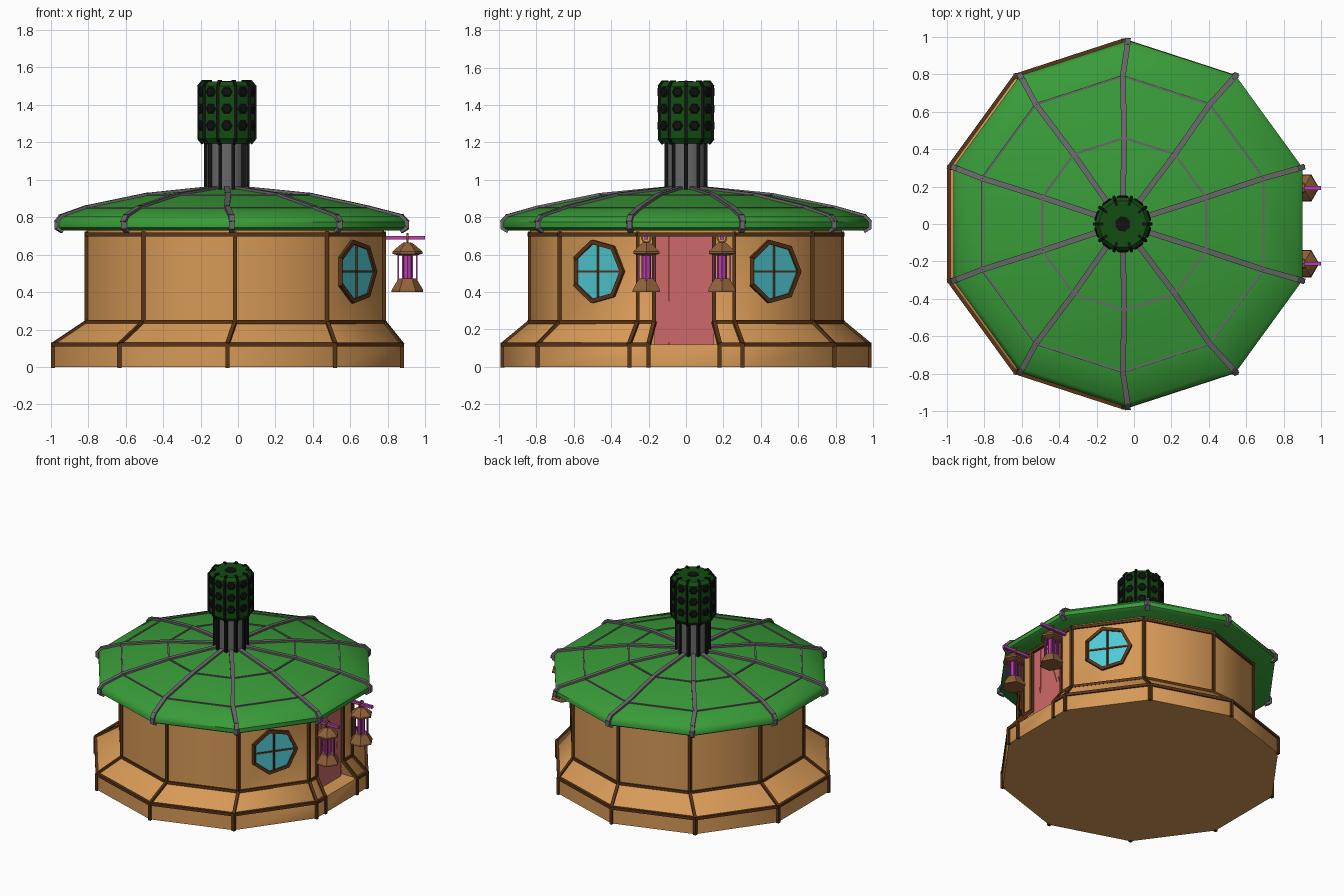
import bpy, bmesh
from math import sin, cos, radians, pi
from mathutils import Vector, Matrix

if "Cube" in bpy.data.objects:
    bpy.data.objects.remove(bpy.data.objects["Cube"])


def mat(name, rgb):
    m = bpy.data.materials.new(name)
    m.diffuse_color = (*rgb, 1)
    m.use_nodes = True
    m.node_tree.nodes["Principled BSDF"].inputs["Base Color"].default_value = m.diffuse_color
    return m


TAN = mat("tan", (.68, .32, .095))
BROWN = mat("dark_brown", (.10, .035, .008))
GREEN = mat("green", (.04, .33, .04))
GREY = mat("rib_grey", (.14, .14, .145))
DARK_GREEN = mat("dark_green", (.006, .075, .006))
BLACK = mat("black", (.006, .006, .006))
PINK = mat("pink", (.62, .14, .14))
GLASS = mat("glass", (.08, .58, .66))
PURPLE = mat("purple", (.5, .05, .42))
WOOD = mat("lantern_wood", (.28, .12, .04))


def finish(name, bm, material, smooth=False):
    bmesh.ops.recalc_face_normals(bm, faces=bm.faces)
    me = bpy.data.meshes.new(name)
    bm.to_mesh(me)
    bm.free()
    ob = bpy.data.objects.new(name, me)
    bpy.context.collection.objects.link(ob)
    me.materials.append(material)
    if smooth:
        bpy.context.view_layer.objects.active = ob
        ob.select_set(True)
        bpy.ops.object.shade_smooth_by_angle(angle=radians(40))
        ob.select_set(False)
    return ob


def ring_point(cx, r, z, k, n=10, phase=18):
    a = radians(phase) + 2 * pi * k / n
    return Vector((cx + r * cos(a), r * sin(a), z))


def add_loft(bm, rings, n=10, phase=18, m=Matrix()):
    # stack of n-sided rings (centre x, radius, z), capped at both ends
    loops = [[bm.verts.new(m @ ring_point(*r, k, n, phase)) for k in range(n)] for r in rings]
    for a, b in zip(loops, loops[1:]):
        for k in range(n):
            j = (k + 1) % n
            bm.faces.new((a[k], a[j], b[j], b[k]))
    bm.faces.new(loops[0][::-1])
    bm.faces.new(loops[-1])


def loft(name, rings, material, n=10, phase=18, m=Matrix(), smooth=False):
    bm = bmesh.new()
    add_loft(bm, rings, n, phase, m)
    return finish(name, bm, material, smooth)


def bars(name, paths, w, material, h=None):
    # rectangular beams following each path
    bm = bmesh.new()
    h = h or w
    for path in paths:
        for a, b in zip(path, path[1:]):
            a, b = Vector(a), Vector(b)
            d = b - a
            m = Matrix.Translation((a + b) / 2) @ d.to_track_quat('Z', 'Y').to_matrix().to_4x4()
            bmesh.ops.create_cube(bm, size=1, matrix=m @ Matrix.Diagonal((w, h, d.length + w * .4, 1)))
    return finish(name, bm, material)


def face_frame(centre, angle):
    # local z faces outward, local y is up
    c, s = cos(angle), sin(angle)
    m = Matrix(((-s, 0, c), (c, 0, s), (0, 1, 0))).to_4x4()
    m.translation = centre
    return m


# House body: plinth, sloped skirt and walls
BODY = [(-.057, .98, 0), (-.057, .98, .12), (-.015, .835, .24), (-.015, .835, .735)]
house = loft("house_body", BODY, TAN, smooth=True)

# Doorway recess cut into the wall and skirt
door_outline = [(-.2, .12), (.18, .12), (.15, .24), (.15, .70), (-.17, .70), (-.17, .24)]
bm = bmesh.new()
near = [bm.verts.new((.75, y, z)) for y, z in door_outline]
far = [bm.verts.new((1.1, y, z)) for y, z in door_outline]
bm.faces.new(near)
bm.faces.new(far)
for i in range(6):
    j = (i + 1) % 6
    bm.faces.new((near[i], near[j], far[j], far[i]))
cutter = finish("door_cutter", bm, TAN)
cutter.hide_render = True
mod = house.modifiers.new("doorway", 'BOOLEAN')
mod.operation = 'DIFFERENCE'
mod.solver = 'EXACT'
mod.object = cutter
bpy.context.view_layer.objects.active = house
bpy.ops.object.modifier_apply(modifier=mod.name)
bpy.data.objects.remove(cutter)

# Door: slab with a raised pointed panel
bars("door", [[(.752, -.01, .12), (.752, -.01, .70)]], .02, PINK).scale = (1, 1, 1)
bpy.data.objects.remove(bpy.data.objects["door"])
bm = bmesh.new()
for y in (-.13, -.05, .03, .11):
    bmesh.ops.create_cube(bm, size=1, matrix=Matrix.Translation((.755, y, .41)) @ Matrix.Diagonal((.02, .079, .58, 1)))
finish("door", bm, PINK)
bm = bmesh.new()
panel = [(-.13, .34), (-.10, .40), (-.09, .35), (-.015, .68), (.09, .35), (.10, .40), (.12, .34), (.12, .13), (-.13, .13)]
f = bm.faces.new([bm.verts.new((.76, y, z)) for y, z in panel])
ext = bmesh.ops.extrude_face_region(bm, geom=[f])
bmesh.ops.translate(bm, vec=(.01, 0, 0), verts=[v for v in ext["geom"] if isinstance(v, bmesh.types.BMVert)])
finish("door_panel", bm, PINK)

# Timber trim on corners, ledges and the doorway
trim = [[ring_point(*r, k) for r in BODY[:3]] + [ring_point(-.015, .835, .72, k)] for k in range(10)]
for r in BODY[1:3]:
    trim.append([ring_point(*r, k) for k in range(10)])
trim.append([ring_point(-.015, .835, .708, k) for k in range(11)])
for y0, y1, s in ((-.2, -.17, -1), (.18, .15, 1)):
    trim.append([(.876, y0, 0), (.876, y0, .12), (.78, y1, .24), (.78, y1, .71)])
    trim.append([(.876, y0, .12), (.876, s * .303, .12)])
    trim.append([(.78, y1, .24), (.78, s * .258, .24)])
bars("timber_trim", trim, .021, BROWN)

# Seven-sided windows beside the door
for side, a in (("left", -radians(36)), ("right", radians(36))):
    c = Vector((-.015 + .795 * cos(a), .795 * sin(a), .51))
    m = face_frame(c, a)
    loft(f"window_glass_{side}", [(0, .16, -.01), (0, .16, .006)], GLASS, 7, 0, m)
    rim = [[m @ ring_point(0, .162, .006, k, 7, 0) for k in range(8)]]
    rim += [[m @ Vector((-.145, 0, .006)), m @ Vector((.155, 0, .006))],
            [m @ Vector((0, -.155, .006)), m @ Vector((0, .155, .006))]]
    bars(f"window_frame_{side}", rim[:1], .022, BROWN)
    bars(f"window_bars_{side}", rim[1:], .012, BROWN)

# Roof with rounded eaves
ROOF = [(-.033, .955, .73), (-.033, .98, .745), (-.033, .98, .775), (-.035, .955, .803),
        (-.06, .79, .85), (-.052, .46, .917), (-.06, .10, .952)]
loft("roof", ROOF, GREEN, smooth=True)
bars("roof_ribs", [[ring_point(*r, k) for r in ROOF] for k in range(10)], .03, GREY, .026)
bars("roof_rings", [[ring_point(*r, k) for k in range(11)] for r in ROOF[4:6]], .012, GREY)

# Chimney shaft and perforated cap
CX = -.06
loft("chimney_shaft", [(CX, .11, .92), (CX, .11, 1.22)], GREY, phase=0, smooth=True)
bars("chimney_shaft_ribs", [[ring_point(CX, .111, .93, k, 10, 0), ring_point(CX, .111, 1.21, k, 10, 0)]
                            for k in range(10)], .02, BLACK)
CAP = [(CX, .13, 1.195), (CX, .15, 1.22), (CX, .15, 1.50), (CX, .13, 1.525)]
loft("chimney_cap", CAP, DARK_GREEN, phase=0)
strip = CAP + [(CX, .105, 1.525)]
bars("chimney_cap_strips", [[ring_point(*r, k, 10, 0) for r in strip] for k in range(10)], .015, BLACK)
bm = bmesh.new()
for k in range(10):
    a = radians(18 + 36 * k)
    for z in (1.29, 1.38, 1.47):
        m = face_frame(Vector((CX + .143 * cos(a), .143 * sin(a), z)), a)
        add_loft(bm, [(0, .03, -.01), (0, .03, .004), (0, .022, .009)], 6, 0, m)
finish("chimney_vents", bm, BLACK)
loft("chimney_opening", [(CX, .042, 1.51), (CX, .042, 1.529)], BLACK, 8)

# Hanging lanterns on wall brackets
for side, y in (("left", -.212), ("right", .192)):
    m = Matrix.Translation((.905, y, 0))
    bars(f"lantern_bracket_{side}", [[(.77, y, .69), (.996, y, .69)]], .02, PURPLE)
    hook = [m @ Vector((0, .024 * cos(t * pi / 4), .688 + .024 * sin(t * pi / 4))) for t in range(9)]
    bars(f"lantern_hook_{side}", [hook], .009, WOOD)
    bm = bmesh.new()
    add_loft(bm, [(0, .045, .595), (0, .08, .605), (0, .08, .617), (0, .045, .648), (0, .02, .666)], 6, 0, m)
    add_loft(bm, [(0, .084, .40), (0, .084, .412), (0, .048, .472)], 6, 0, m)
    finish(f"lantern_body_{side}", bm, WOOD)
    loft(f"lantern_light_{side}", [(0, .026, .465), (0, .026, .60)], PURPLE, 8, 0, m, True)
    bars(f"lantern_posts_{side}", [[m @ ring_point(0, .05, .45, k, 6, 0), m @ ring_point(0, .05, .61, k, 6, 0)]
                                   for k in range(6)], .008, PURPLE)
